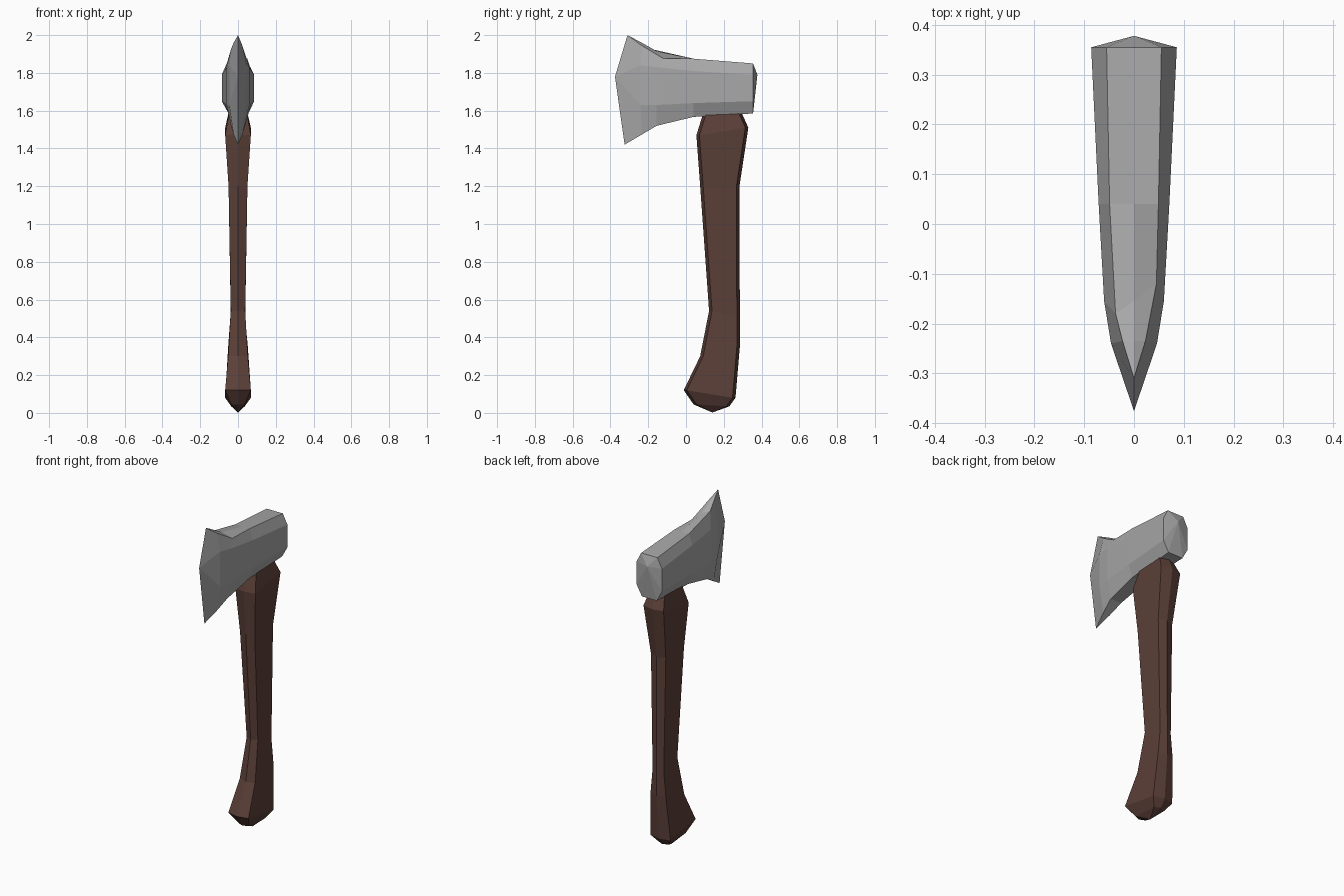
import bpy, bmesh

if "Cube" in bpy.data.objects:
    bpy.data.objects.remove(bpy.data.objects["Cube"])


def material(name, rgb):
    m = bpy.data.materials.new(name)
    m.diffuse_color = (*rgb, 1)
    m.use_nodes = True
    m.node_tree.nodes["Principled BSDF"].inputs["Base Color"].default_value = m.diffuse_color
    return m


def loft(name, rings, mat, start=None, end=None):
    """Skin equal-length rings of points; close ends with a fan to a tip."""
    bm = bmesh.new()
    vr = [[bm.verts.new(p) for p in r] for r in rings]
    n = len(vr[0])
    for a, b in zip(vr, vr[1:]):
        for i in range(n):
            j = (i + 1) % n
            bm.faces.new((a[i], a[j], b[j], b[i]))
    for tip, ring in ((start, vr[0]), (end, vr[-1])):
        if tip:
            t = bm.verts.new(tip)
            for i in range(n):
                bm.faces.new((ring[i], ring[(i + 1) % n], t))
    bmesh.ops.remove_doubles(bm, verts=bm.verts, dist=0.0005)
    bmesh.ops.recalc_face_normals(bm, faces=bm.faces)
    me = bpy.data.meshes.new(name)
    bm.to_mesh(me)
    bm.free()
    me.materials.append(mat)
    ob = bpy.data.objects.new(name, me)
    bpy.context.collection.objects.link(ob)
    return ob


wood = material("dark brown wood", (0.105, 0.05, 0.039))
steel = material("grey steel", (0.39, 0.39, 0.39))


# Handle: six-sided with a ridge at front and back
def handle_ring(yf, zf, yb, zb, w, c=0.016):
    return [(0, yf, zf), (w, yf + c, zf), (w, yb - c, zb),
            (0, yb, zb), (-w, yb - c, zb), (-w, yf + c, zf)]


handle_rows = [  # front y, front z, back y, back z, half width
    (0.04, 0.045, 0.23, 0.035, 0.036),
    (-0.012, 0.12, 0.262, 0.08, 0.068),
    (0.075, 0.30, 0.285, 0.35, 0.052),
    (0.122, 0.54, 0.285, 0.50, 0.038),
    (0.075, 1.20, 0.283, 1.20, 0.050),
    (0.055, 1.47, 0.33, 1.51, 0.068),
    (0.095, 1.60, 0.285, 1.61, 0.045),
]
loft("handle", [handle_ring(*r) for r in handle_rows], wood,
     start=(0, 0.14, 0.002), end=(0, 0.19, 1.63))


# Axe head: eight-sided sections plus a top ridge point, from poll to blade
def head_ring(y, zt, wt, zu, zl, ws, zb, wb):
    return [(0, y, zt), (wt, y, zt), (ws, y, zu), (ws, y, zl), (wb, y, zb),
            (-wb, y, zb), (-ws, y, zl), (-ws, y, zu), (-wt, y, zt)]


poll = head_ring(0.355, 1.85, 0.055, 1.79, 1.65, 0.086, 1.585, 0.05)
middle = head_ring(0.04, 1.875, 0.049, 1.81, 1.64, 0.071, 1.567, 0.045)
neck = head_ring(-0.155, 1.915, 0.037, 1.83, 1.63, 0.060, 1.52, 0.037)
neck[1] = (0.045, -0.12, 1.876)      # chipped notch on the top right
neck[8] = (-0.037, -0.18, 1.925)
shoulder = [(p[0] * 0.77, -0.24, 1.84 if p[2] > 1.7 else 1.63) for p in neck]
for i in (0, 1, 4, 5, 8):            # only the cheeks swell toward the edge
    s = (0 if i == 0 else 0.023) * (1 if i < 5 else -1)
    shoulder[i] = (s, -0.235, 1.96 if i in (0, 8) else 1.945 if i == 1 else 1.473)
    if i == 5:
        shoulder[i] = (-0.023, -0.235, 1.473)

# Cutting edge collapses to three points
top, mid, low = (0, -0.31, 2.0), (0, -0.376, 1.78), (0, -0.325, 1.42)
edge = [top, top, mid, mid, low, low, mid, mid, top]
loft("axe_head", [poll, middle, neck, shoulder, edge], steel,
     start=(0, 0.378, 1.79))
